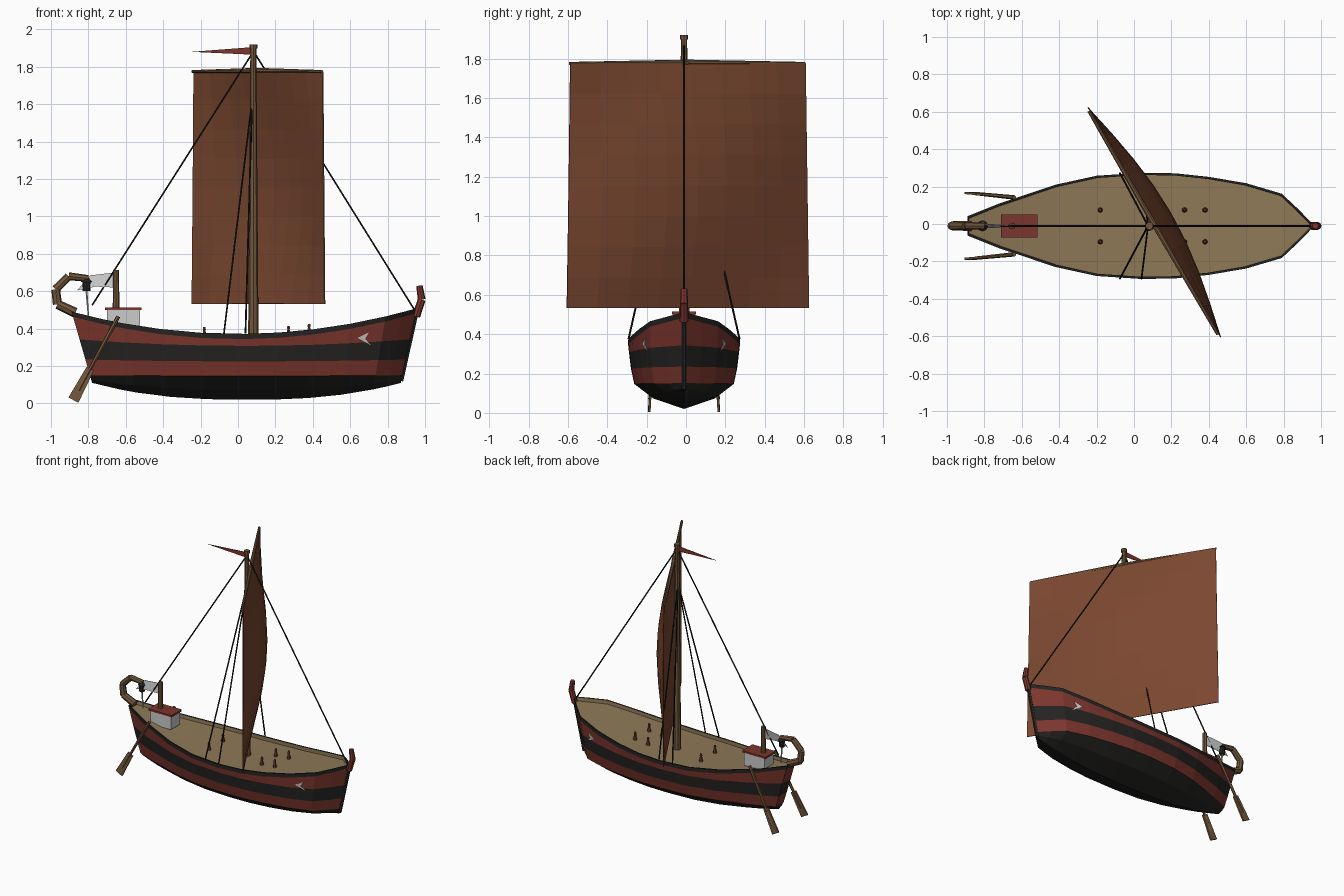
import bpy, bmesh
from math import sin, cos, pi
from mathutils import Vector

if "Cube" in bpy.data.objects:
    bpy.data.objects.remove(bpy.data.objects["Cube"])

Y0 = -0.01  # ship centreline


def mat(name, r, g, b):
    m = bpy.data.materials.new(name)
    m.diffuse_color = (r, g, b, 1)
    m.use_nodes = True
    m.node_tree.nodes["Principled BSDF"].inputs["Base Color"].default_value = m.diffuse_color
    return m


RED = mat("red_paint", 0.20, 0.036, 0.026)
BLACK = mat("black_paint", 0.018, 0.017, 0.016)
WOOD = mat("wood", 0.17, 0.095, 0.045)
DECK = mat("deck_planks", 0.27, 0.19, 0.095)
SAIL = mat("sail_cloth", 0.20, 0.065, 0.03)
BROWN = mat("dark_red_wood", 0.16, 0.05, 0.03)
ROPE = mat("rope", 0.012, 0.011, 0.01)


def add(name, bm, *mats):
    bmesh.ops.recalc_face_normals(bm, faces=bm.faces[:])
    me = bpy.data.meshes.new(name)
    bm.to_mesh(me)
    bm.free()
    for m in mats:
        if m:
            me.materials.append(m)
    ob = bpy.data.objects.new(name, me)
    bpy.context.collection.objects.link(ob)
    return ob


def rod(name, a, b, r1, r2, m, sides=8):
    a, b = Vector(a), Vector(b)
    bm = bmesh.new()
    bmesh.ops.create_cone(bm, cap_ends=True, segments=sides, radius1=r1, radius2=r2, depth=(b - a).length)
    bm.transform(Vector((0, 0, 1)).rotation_difference(b - a).to_matrix().to_4x4())
    bmesh.ops.translate(bm, verts=bm.verts, vec=(a + b) / 2)
    return add(name, bm, m)


def chain(name, pts, radii, m, sides=8):
    for i in range(len(pts) - 1):
        rod(f"{name}_{i + 1}", pts[i], pts[i + 1], radii[i], radii[i + 1], m, sides)


def box(name, lo, hi, m):
    bm = bmesh.new()
    bmesh.ops.create_cube(bm, size=1)
    for v in bm.verts:
        v.co = [lo[i] if v.co[i] < 0 else hi[i] for i in range(3)]
    return add(name, bm, m)


def plate(name, outline, m, thick=0.004):
    """Thin plate in the x-z plane from (x, y, z) points."""
    bm = bmesh.new()
    f = bm.faces.new([bm.verts.new((x, y - thick / 2, z)) for x, y, z in outline])
    g = bmesh.ops.extrude_face_region(bm, geom=[f])["geom"]
    bmesh.ops.translate(bm, verts=[v for v in g if isinstance(v, bmesh.types.BMVert)], vec=(0, thick, 0))
    return add(name, bm, m)


# Hull: stations of (x at rim, half width at rim)
STATIONS = [(-0.89, 0.052), (-0.72, 0.12), (-0.62, 0.153), (-0.42, 0.22), (-0.2, 0.268), (0.04, 0.284),
            (0.22, 0.281), (0.4, 0.262), (0.6, 0.228), (0.79, 0.172), (0.88, 0.088), (0.955, 0.01)]


def sheer(x):
    return 0.372 + 0.15 * x * x


def section(x, w):
    t = (x - 0.0325) / 0.9225
    e = t * t
    zt, zk = sheer(x), 0.02 + 0.09 * abs(t) ** 2.5
    xb = 0.045 + 0.825 * t
    inner, deck_z = max(w - 0.012, 0.002), zt - 0.028
    prof = [(0, zk), (0.55 * w, zk + 0.42 * (0.147 - zk)), (0.89 * w, 0.147 + 0.004 * e),
            (0.95 * w, 0.225 + 0.01 * e), (0.985 * w, 0.308 + 0.035 * e), (w, zt - 0.028),
            (w, zt), (inner, zt), (inner, deck_z), (0, deck_z)]
    return [Vector((xb + (x - xb) * (z - zk) / (zt - zk), y, z)) for y, z in prof]


def hull_y(x, z):
    """Half width of the hull side at x, z."""
    for a, b in zip(STATIONS, STATIONS[1:]):
        p, q = section(*a), section(*b)
        for k in range(3, 6):
            s = (x - p[k].x) / (q[k].x - p[k].x)
            lo, hi = p[k].lerp(q[k], s), p[k + 1].lerp(q[k + 1], s)
            if 0 <= s <= 1 and lo.z <= z <= hi.z:
                return lo.lerp(hi, (z - lo.z) / (hi.z - lo.z)).y
    return 0.2


BANDS = [1, 1, 0, 1, 0, 1, 1, 2, 2]  # material per strake
bm = bmesh.new()
grid = []
for st in STATIONS:
    row = section(*st)
    right = [bm.verts.new((p.x, Y0 - p.y, p.z)) for p in row]
    left = [right[i] if p.y == 0 else bm.verts.new((p.x, Y0 + p.y, p.z)) for i, p in enumerate(row)]
    grid.append((right, left))


def face(vs, k):
    vs = list(dict.fromkeys(vs))
    bm.faces.new(vs).material_index = BANDS[k]


for a, b in zip(grid, grid[1:]):
    for s in (0, 1):
        for k in range(9):
            face((a[s][k], b[s][k], b[s][k + 1], a[s][k + 1]), k)
for r, l in (grid[0], grid[-1]):  # transom and bow edge
    for k in range(6):
        face((r[k], r[k + 1], l[k + 1], l[k]), k)
add("hull", bm, RED, BLACK, DECK)

# Stem bar and horn at the bow
rod("stem_bar", (0.872, Y0, 0.12), (0.957, Y0, 0.50), 0.013, 0.013, BLACK, 6)
chain("bow_horn", [(0.952, Y0, 0.465), (0.982, Y0, 0.555), (0.97, Y0, 0.63)], [0.022, 0.021, 0.017], RED)

# Curled stern post
chain("stern_curl", [(-0.87, Y0, 0.485), (-0.965, Y0, 0.53), (-0.975, Y0, 0.61), (-0.905, Y0, 0.68),
                     (-0.80, Y0, 0.668)], [0.027, 0.025, 0.023, 0.021, 0.018], WOOD)

# Lantern under the curl
rod("lantern_body", (-0.81, Y0, 0.60), (-0.81, Y0, 0.65), 0.02, 0.022, BLACK)
rod("lantern_cap", (-0.81, Y0, 0.65), (-0.81, Y0, 0.672), 0.03, 0.01, BLACK)
rod("lantern_chain", (-0.81, Y0, 0.60), (-0.80, Y0, 0.47), 0.006, 0.004, None, 6)

# Cabin, flag post and pale flag
box("cabin", (-0.70, Y0 - 0.055, 0.40), (-0.525, Y0 + 0.055, 0.50), None)
box("cabin_roof", (-0.712, Y0 - 0.062, 0.50), (-0.515, Y0 + 0.062, 0.514), RED)
rod("flag_post", (-0.652, Y0, 0.50), (-0.652, Y0, 0.713), 0.018, 0.016, WOOD)
plate("flag", [(-0.66, Y0, 0.70), (-0.79, Y0 + 0.01, 0.685), (-0.86, Y0, 0.605), (-0.76, Y0 - 0.01, 0.625),
               (-0.66, Y0, 0.62)], None)

# Mast with cap and pennant
rod("mast", (0.082, Y0, 0.34), (0.082, Y0, 1.90), 0.028, 0.016, WOOD)
rod("mast_cap", (0.082, Y0, 1.897), (0.082, Y0, 1.92), 0.021, 0.021, WOOD)
plate("pennant", [(0.075, Y0, 1.905), (-0.25, Y0, 1.88), (0.075, Y0, 1.865)], RED)

# Angled yard
along, ahead = Vector((0.5, -0.866, 0)), Vector((0.866, 0.5, 0))
mid = Vector((0.103, 0.006, 1.78))
for s in (-1, 1):
    rod("yard_arm", mid, mid + along * 0.69 * s - Vector((0, 0, 0.005)), 0.015, 0.008, WOOD)

# Square sail with belly
bm = bmesh.new()
NU, NV = 8, 8
rows = []
for j in range(NV + 1):
    v = j / NV
    row = []
    for i in range(NU + 1):
        u = i / NU
        p = mid + along * (2 * u - 1) * (0.69 + 0.02 * v) + ahead * (0.01 + 0.1 * sin(pi * u) * sin(pi * v))
        p.z = 1.775 - 1.243 * v
        row.append(bm.verts.new(p))
    rows.append(row)
for a, b in zip(rows, rows[1:]):
    for i in range(NU):
        bm.faces.new((a[i], a[i + 1], b[i + 1], b[i]))
sail = add("sail", bm, SAIL)
sail.modifiers.new("thickness", "SOLIDIFY").thickness = 0.006

# Stays and shrouds
rod("forestay", (0.085, Y0, 1.88), (0.95, Y0, 0.49), 0.005, 0.005, ROPE, 6)
rod("backstay", (0.075, Y0, 1.87), (-0.78, Y0, 0.525), 0.005, 0.005, ROPE, 6)
for s in (-1, 1):
    for x in (-0.075, 0.04):
        rod("shroud", (0.075, Y0, 1.62), (x, Y0 + s * 0.282, 0.375), 0.005, 0.005, ROPE, 6)

# Deck pins
for x, s in [(-0.18, -1), (-0.18, 1), (0.27, -1), (0.27, 1), (0.38, -1), (0.38, 1)]:
    z, y = sheer(x) - 0.03, Y0 + s * 0.085
    rod("deck_pin", (x, y, z), (x, y, z + 0.045), 0.015, 0.007, BROWN, 6)
    rod("pin_head", (x, y, z + 0.045), (x, y, z + 0.062), 0.010, 0.007, BROWN, 6)

# Steering oars and bow eyes
for s in (-1, 1):
    top, low = Vector((-0.64, Y0 + s * 0.152, 0.465)), Vector((-0.88, Y0 + s * 0.176, 0.018))
    d = (low - top).normalized()
    n = Vector((-d.z, 0, d.x)).normalized()
    neck = low - d * 0.19
    rod("oar_shaft", top, low - d * 0.06, 0.012, 0.009, WOOD, 6)
    plate("oar_blade", [neck + n * 0.022, low + n * 0.03, low - n * 0.03, neck - n * 0.022], WOOD, 0.012)
    for pts in ([(0.64, 0.35), (0.70, 0.38), (0.68, 0.345), (0.71, 0.312)],
                [(0.77, 0.325), (0.81, 0.332), (0.80, 0.317)]):
        plate("bow_eye", [(x, Y0 + s * (hull_y(x, z) + 0.003), z) for x, z in pts], None)
